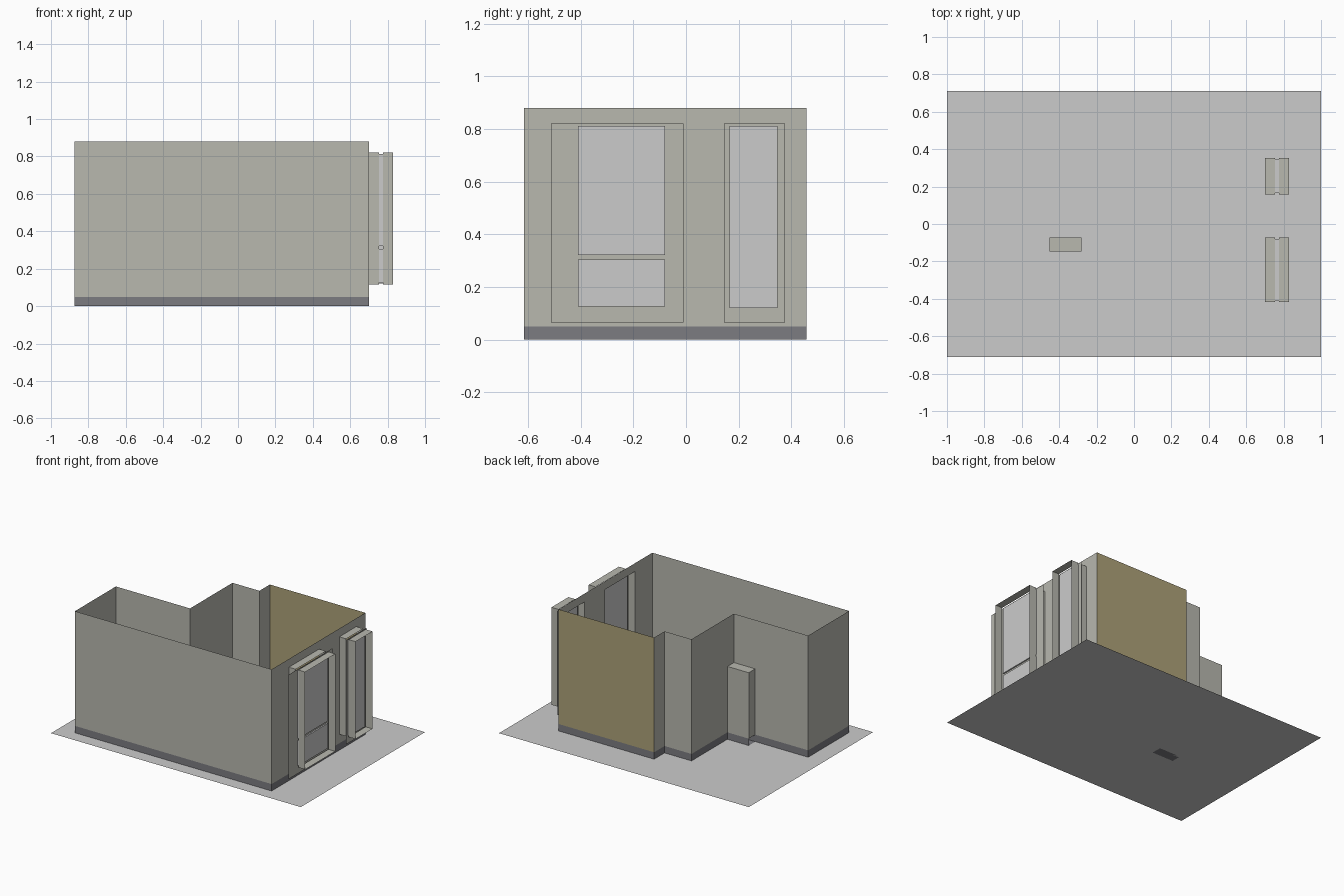
import bpy

if "Cube" in bpy.data.objects:
    bpy.data.objects.remove(bpy.data.objects["Cube"])


def material(name, col):
    m = bpy.data.materials.new(name)
    m.diffuse_color = (*col, 1)
    m.use_nodes = True
    m.node_tree.nodes["Principled BSDF"].inputs["Base Color"].default_value = m.diffuse_color
    return m


TAN = material("tan_wall", (0.42, 0.36, 0.19))
STONE = material("warm_grey", (0.48, 0.48, 0.43))
DARK = material("dark_base", (0.2, 0.2, 0.22))


def mesh(name, verts, faces, mat=None):
    me = bpy.data.meshes.new(name)
    me.from_pydata(verts, [], faces)
    me.update()
    ob = bpy.data.objects.new(name, me)
    bpy.context.collection.objects.link(ob)
    if mat:
        me.materials.append(mat)
    return ob


def strip(name, pts, z0, z1, mat=None):
    """Upright sheet following a plan path."""
    n = len(pts)
    v = [(x, y, z0) for x, y in pts] + [(x, y, z1) for x, y in pts]
    f = [(i, i + 1, n + i + 1, n + i) for i in range(n - 1)]
    return mesh(name, v, f, mat)


def ring(x, y0, y1, z0, z1):
    return [(x, y0, z0), (x, y1, z0), (x, y1, z1), (x, y0, z1)]


def box(name, x0, x1, y0, y1, z0, z1, mat=None, open_ends=False):
    v = ring(x0, y0, y1, z0, z1) + ring(x1, y0, y1, z0, z1)
    f = [(i, (i + 1) % 4, 4 + (i + 1) % 4, 4 + i)[::-1] for i in range(4)]
    if not open_ends:
        f += [(3, 2, 1, 0), (4, 5, 6, 7)]
    return mesh(name, v, f, mat)


BASE, TOP = 0.05, 0.88
XL, XR, YF, YB = -0.875, 0.70, -0.615, 0.457

# ground sheet
mesh("ground", [(-1, -.71, 0), (1, -.71, 0), (1, .71, 0), (-1, .71, 0)], [(0, 1, 2, 3)])

# walls: stepped back, left side and front
back_corner = (-0.065, YB)
path = [back_corner, (-0.065, 0.338), (-0.281, 0.338), (-0.281, -0.147),
        (XL, -0.147), (XL, YF), (XR, YF)]
strip("outer_walls", path, BASE, TOP, STONE)
strip("tan_back_wall", [(XR, YB), back_corner], BASE, TOP, TAN)
strip("wall_base", [(XR, YB)] + path + [(XR, YB)], 0, BASE, DARK)

# right wall with two window openings
HZ0, HZ1 = 0.115, 0.82
openings = [(-0.417, -0.073), (0.159, 0.353)]
ys = [YF, *openings[0], *openings[1], YB]
zs = [BASE, HZ0, HZ1, TOP]
verts = [(XR, y, z) for z in zs for y in ys]
faces = [(j * 6 + i, j * 6 + i + 1, j * 6 + i + 7, j * 6 + i + 6)
         for j in range(3) for i in range(5) if not (j == 1 and i in (1, 3))]
mesh("right_wall", verts, faces, STONE)

# windows: inner and outer reveals, backing plate, panes
plates = [(-0.513, -0.01), (0.145, 0.376)]
panes = [[(0.125, 0.305), (0.322, 0.812)], [(0.12, 0.812)]]
names = ["door_window", "side_window"]
for name, (y0, y1), (p0, p1), levels in zip(names, openings, plates, panes):
    box(name + "_inner_reveal", XR, 0.755, y0, y1, HZ0, HZ1, STONE, True)
    box(name + "_outer_reveal", 0.775, 0.83, y0, y1, HZ0, HZ1, STONE, True)
    mesh(name + "_plate", ring(0.765, p0, p1, 0.065, 0.82), [(0, 1, 2, 3)], STONE)
    for k, (z0, z1) in enumerate(levels):
        box(f"{name}_pane_{k}", 0.755, 0.775, y0 + .006, y1 - .006, z0, z1)

# low pier against the rear step
box("pier", -0.452, -0.282, -0.146, -0.072, BASE, 0.527, STONE)
box("pier_base", -0.452, -0.282, -0.146, -0.072, 0, BASE, DARK, True)
